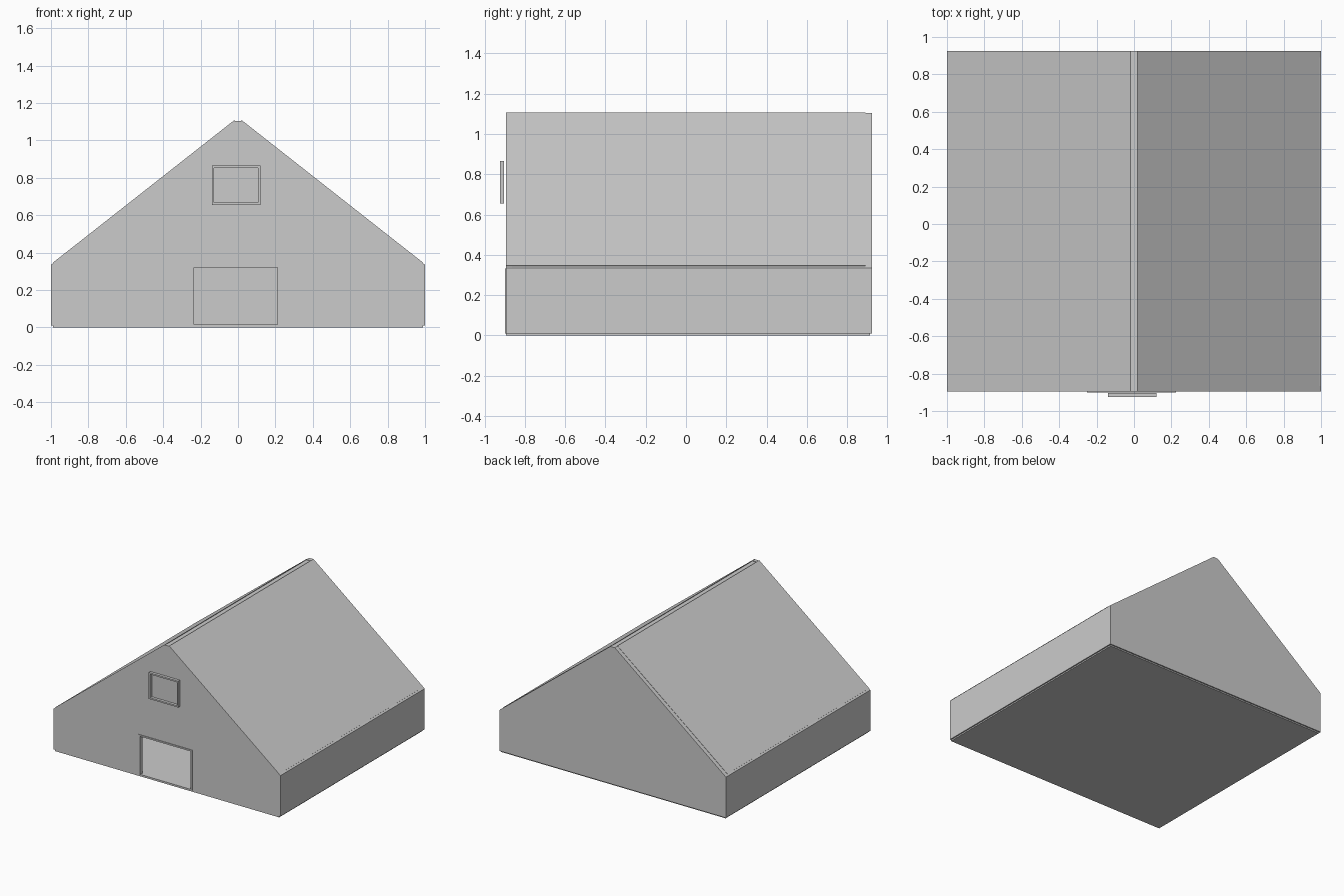
import bpy, bmesh

if "Cube" in bpy.data.objects:
    bpy.data.objects.remove(bpy.data.objects["Cube"])


def prism(name, profile, y0, y1):
    """Extrude an (x, z) outline from y0 to y1."""
    bm = bmesh.new()
    face = bm.faces.new([bm.verts.new((x, y0, z)) for x, z in profile])
    ext = bmesh.ops.extrude_face_region(bm, geom=[face])
    moved = [v for v in ext["geom"] if isinstance(v, bmesh.types.BMVert)]
    bmesh.ops.translate(bm, verts=moved, vec=(0, y1 - y0, 0))
    bmesh.ops.recalc_face_normals(bm, faces=bm.faces)
    mesh = bpy.data.meshes.new(name)
    bm.to_mesh(mesh)
    bm.free()
    obj = bpy.data.objects.new(name, mesh)
    bpy.context.collection.objects.link(obj)
    return obj


def box(name, x0, x1, y0, y1, z0, z1):
    return prism(name, [(x0, z0), (x1, z0), (x1, z1), (x0, z1)], y0, y1)


EAVE, RIDGE, BASE = 0.335, 1.105, 0.01
FRONT, BACK = -0.895, 0.925
DX0, DX1, DTOP = -0.235, 0.21, 0.32
gable_top = [(1, EAVE), (0.02, RIDGE), (-0.02, RIDGE), (-1, EAVE)]

# Gable walls: the front one has a doorway notch
prism("front_wall", [(-1, BASE), (DX0, BASE), (DX0, DTOP), (DX1, DTOP),
                     (DX1, BASE), (1, BASE)] + gable_top, FRONT, FRONT + 0.03)
prism("back_wall", [(-1, BASE), (1, BASE)] + gable_top, BACK - 0.035, BACK)

# Floor slab
box("floor", -0.99, 0.99, -0.895, 0.915, 0, 0.015)

# Side walls and roof slopes, one per side
for side, s in (("left", -1), ("right", 1)):
    prism(side + "_wall", [(s * x, z) for x, z in
          [(1, BASE), (1, EAVE), (0.97, 0.355), (0.97, BASE)]], -0.87, 0.895)
    prism(side + "_roof", [(s * x, z) for x, z in
          [(0.99, 0.346), (0.02, 1.108), (0.02, 1.07), (0.97, 0.325)]],
          -0.895, 0.892)

# Ridge beam filling the gap between the slopes
box("ridge_beam", -0.02, 0.02, -0.895, 0.89, 1.07, 1.102)

# Thin door trim
box("door_trim_left", DX0 - 0.015, DX0, -0.9, -0.87, BASE, DTOP + 0.012)
box("door_trim_right", DX1, DX1 + 0.015, -0.9, -0.87, BASE, DTOP + 0.012)
box("door_trim_top", DX0, DX1, -0.9, -0.87, DTOP, DTOP + 0.012)

# Window frame standing just off the wall
WX0, WX1, WZ0, WZ1, T = -0.14, 0.12, 0.655, 0.865, 0.012
box("window_frame_left", WX0, WX0 + T, -0.925, -0.903, WZ0, WZ1)
box("window_frame_right", WX1 - T, WX1, -0.925, -0.903, WZ0, WZ1)
box("window_frame_bottom", WX0 + T, WX1 - T, -0.925, -0.903, WZ0, WZ0 + T)
box("window_frame_top", WX0 + T, WX1 - T, -0.925, -0.903, WZ1 - T, WZ1)
